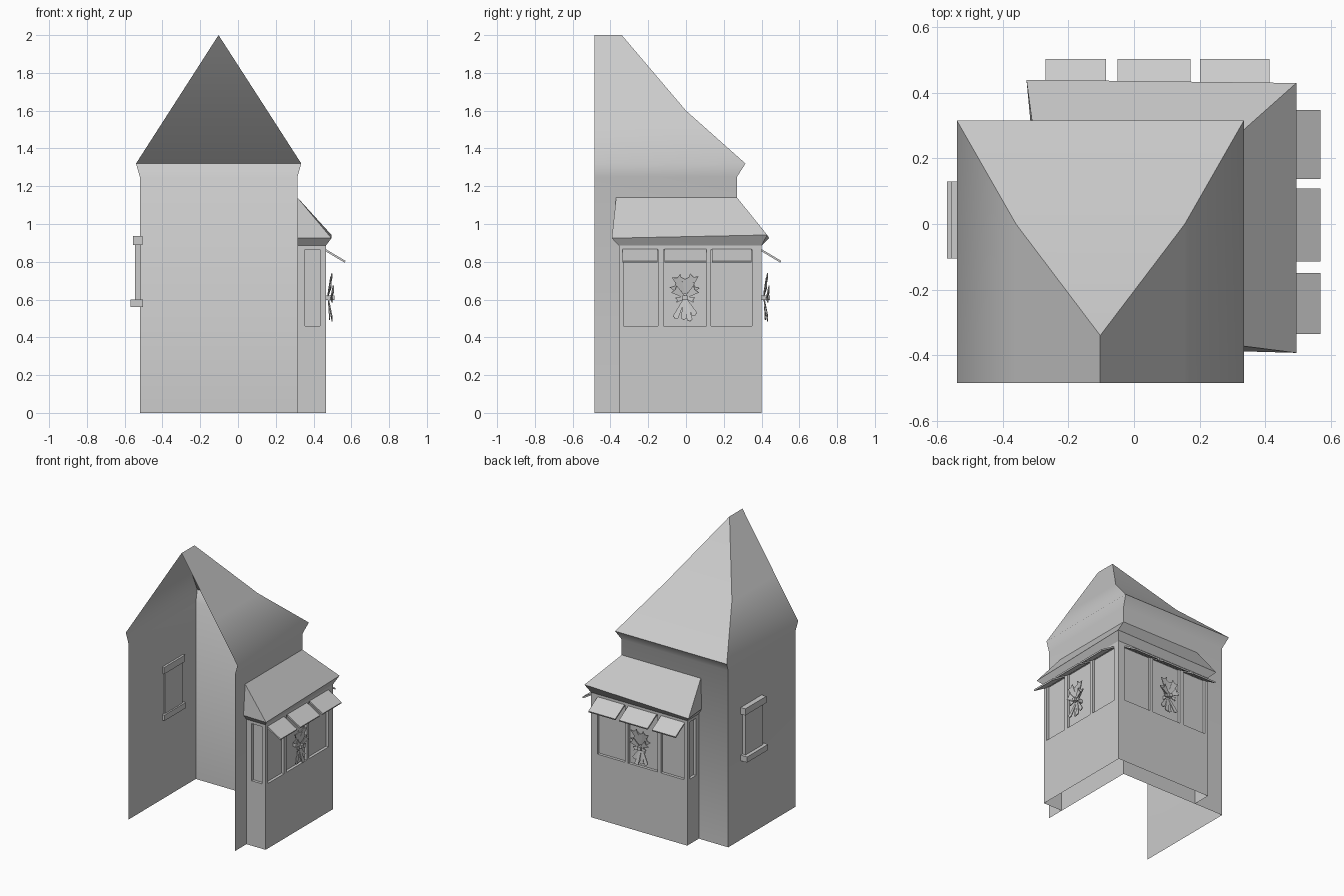
import bpy, bmesh, math
from mathutils import Vector as V

if "Cube" in bpy.data.objects:
    bpy.data.objects.remove(bpy.data.objects["Cube"])

def finish(name, bm, angle=None):
    bmesh.ops.remove_doubles(bm, verts=bm.verts, dist=0.0005)
    bmesh.ops.recalc_face_normals(bm, faces=bm.faces)
    me = bpy.data.meshes.new(name)
    bm.to_mesh(me)
    bm.free()
    ob = bpy.data.objects.new(name, me)
    bpy.context.collection.objects.link(ob)
    if angle:
        bpy.ops.object.select_all(action='DESELECT')
        ob.select_set(True)
        bpy.context.view_layer.objects.active = ob
        bpy.ops.object.shade_smooth_by_angle(angle=math.radians(angle))
    return ob

def face(bm, pts):
    return bm.faces.new([bm.verts.new(p) for p in pts])

def loft(bm, rings):
    """Skin a stack of open plan outlines; coincident points collapse."""
    for a, b in zip(rings, rings[1:]):
        for i in range(len(a) - 1):
            pts = []
            for p in (a[i], a[i + 1], b[i + 1], b[i]):
                if V(p) not in pts:
                    pts.append(V(p))
            if len(pts) > 2:
                face(bm, pts)

def box(name, lo, hi):
    bm = bmesh.new()
    bmesh.ops.create_cube(bm, size=1)
    for v in bm.verts:
        v.co = V([lo[i] + (v.co[i] + .5) * (hi[i] - lo[i]) for i in range(3)])
    return finish(name, bm)

# Main tower: three walls, flared eave and hipped roof, open at the front
F = -0.485
def ring(x0, x1, y, z):
    return [(x0, F, z), (x0, y, z), (x1, y, z), (x1, F, z)]
bm = bmesh.new()
loft(bm, [ring(-.52, .315, .27, 0), ring(-.52, .315, .27, 1.25), ring(-.54, .335, .315, 1.32)])
loft(bm, [ring(-.54, .335, .315, 1.32), ring(-.36, .155, .0, 1.6), ring(-.103, -.103, -.34, 2)])
finish("tower_shell", bm, 50)

# Side window on the left wall
box("side_window_pane", (-.545, -.085, .59), (-.513, .11, .90))
box("side_window_lintel", (-.556, -.105, .89), (-.505, .13, .937))
box("side_window_sill", (-.57, -.105, .56), (-.502, .13, .60))

# Corner bay walls with recessed windows
Z0, Z1, TOP = .46, .865, .89
def wall(bm, o, u, n, length, wins, depth=.02):
    o, u, n = V(o), V(u), V(n)
    P = lambda a, z, d=0: o + u * a + n * d + V((0, 0, z))
    cuts = [0] + [c for w in wins for c in w] + [length]
    for i, (a, b) in enumerate(zip(cuts, cuts[1:])):
        for z0, z1 in ((0, Z0), (Z0, Z1), (Z1, TOP)):
            if i % 2 and z0 == Z0:
                q = [(a, z0), (b, z0), (b, z1), (a, z1)]
                face(bm, [P(*c, -depth) for c in q])
                for c, d in zip(q, q[1:] + q[:1]):
                    face(bm, [P(*c), P(*d), P(*d, -depth), P(*c, -depth)])
            else:
                face(bm, [P(a, z0), P(b, z0), P(b, z1), P(a, z1)])

WINS = [(-.33, -.148), (-.12, .108), (.133, .35)]
rel = [(a + .355, b + .355) for a, b in WINS]
bm = bmesh.new()
wall(bm, (.465, -.355, 0), (0, 1, 0), (1, 0, 0), .755, rel)
wall(bm, (-.29, .40, 0), (1, 0, 0), (0, 1, 0), .755, rel)
wall(bm, (.315, -.355, 0), (1, 0, 0), (0, -1, 0), .15, [(.04, .12)])
wall(bm, (-.29, .27, 0), (0, 1, 0), (-1, 0, 0), .13, [(.03, .10)])
finish("bay_walls", bm)

# Bay roof: flared eave, slope up to the tower wall
bm = bmesh.new()
loft(bm, [
    [(.315, -.355, .885), (.465, -.355, .885), (.465, .40, .885), (-.29, .40, .885), (-.29, .27, .885)],
    [(.315, -.388, .925), (.495, -.393, .925), (.495, .43, .942), (-.328, .44, .925), (-.312, .27, .925)],
    [(.315, -.37, 1.14), (.315, -.37, 1.14), (.315, .27, 1.14), (-.305, .27, 1.14), (-.305, .27, 1.14)]])
finish("bay_roof", bm, 30)

# Both long bay sides share the same layout: u along, d outward, z up
SIDES = {"right": lambda u, d, z: V((.465 + d, u, z)),
         "back": lambda u, d, z: V((u + .065, .40 + d, z))}

def ornament(bm, P):
    def leaf(deg, r0, r1, w0, w1, d0, d1, notch=0):
        t = math.radians(deg)
        def q(r, s, d):
            return P(-.005 + r * math.sin(t) + s * math.cos(t), d,
                     .61 + r * math.cos(t) - s * math.sin(t))
        face(bm, [q(r0, -w0, d0), q(r1, -w1, d1), q(r1 - notch, 0, d1), q(r1, w1, d1), q(r0, w0, d0)])
    for k, deg in enumerate((-42, -22, 0, 22, 42)):      # upper spray
        leaf(deg, .02, (.095, .125, .11, .13, .09)[k], .008, .024, .012, .026 + .006 * (k % 2), .012)
    for k, deg in enumerate((150, 168, 184, 206)):       # hanging ribbons
        leaf(deg, .01, (.10, .12, .11, .115)[k], .006, .015, .014, .02 + .012 * (k % 2), -.008)
    for s in (-1, 1):                                    # bow loops
        leaf(s * 52, .005, .075, .006, .024, .028, .04, .008)
        leaf(s * 105, .005, .05, .006, .014, .026, .034, .006)

for side, P in SIDES.items():
    # Sloping slab awnings over each window
    for i, (a, b) in enumerate([(-.335, -.15), (-.115, .108), (.137, .348)]):
        bm = bmesh.new()
        prof = [(-.002, .868), (.104, .805), (.100, .795), (-.002, .856)]
        ends = [[P(u, d, z) for d, z in prof] for u in (a, b)]
        for e in ends:
            face(bm, e)
        for j in range(4):
            k = (j + 1) % 4
            face(bm, [ends[0][j], ends[0][k], ends[1][k], ends[1][j]])
        finish(f"awning_{side}_{i + 1}", bm)
    # Bouquet hung in the middle window
    bm = bmesh.new()
    ornament(bm, P)
    ob = finish(f"bouquet_{side}", bm)
    sol = ob.modifiers.new("thickness", 'SOLIDIFY')
    sol.thickness, sol.offset = .006, 0
    p, q = P(-.018, -.02, .598), P(.008, .045, .622)
    box(f"bouquet_knot_{side}", p, q)
